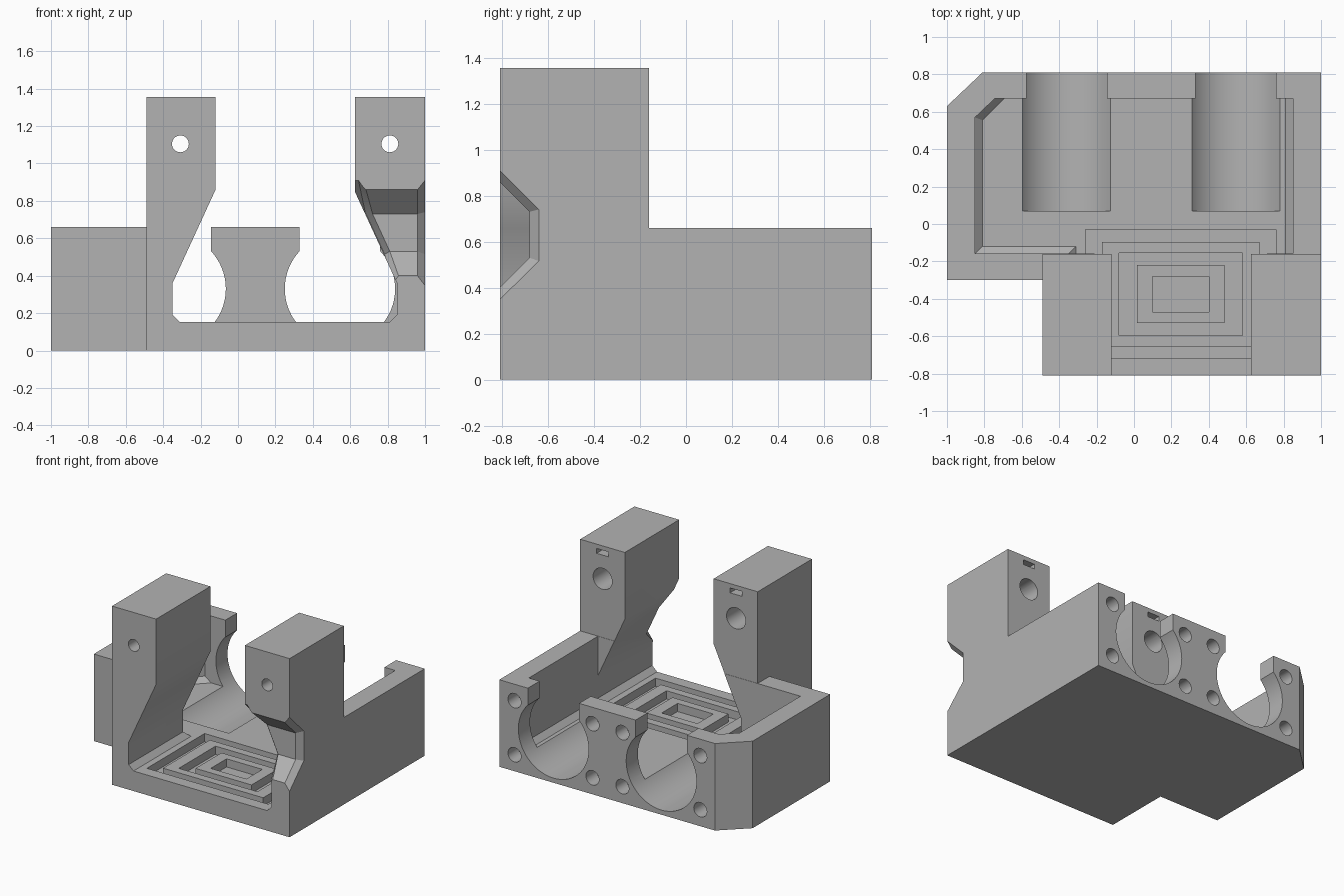
import bpy, bmesh, math

old = bpy.data.objects.get("Cube")
if old:
    bpy.data.objects.remove(old, do_unlink=True)

grey = bpy.data.materials.new("plain grey")
grey.use_nodes = True
grey.diffuse_color = (0.45, 0.45, 0.45, 1)
grey.node_tree.nodes["Principled BSDF"].inputs["Base Color"].default_value = (0.45, 0.45, 0.45, 1)


def loft(name, loops):
    """Closed solid through matching rings of points."""
    bm = bmesh.new()
    rings = [[bm.verts.new(p) for p in ring] for ring in loops]
    n = len(rings[0])
    for a, b in zip(rings, rings[1:]):
        for i in range(n):
            j = (i + 1) % n
            bm.faces.new((a[i], a[j], b[j], b[i]))
    bm.faces.new(rings[0][::-1])
    bm.faces.new(rings[-1])
    bmesh.ops.recalc_face_normals(bm, faces=bm.faces)
    mesh = bpy.data.meshes.new(name)
    bm.to_mesh(mesh)
    bm.free()
    mesh.materials.append(grey)
    ob = bpy.data.objects.new(name, mesh)
    bpy.context.collection.objects.link(ob)
    return ob


def box(name, x0, x1, y0, y1, z0, z1):
    ring = [(x0, y0), (x1, y0), (x1, y1), (x0, y1)]
    return loft(name, [[(x, y, z) for x, y in ring] for z in (z0, z1)])


def along_y(name, profile, y0, y1):
    return loft(name, [[(x, y, z) for x, z in profile] for y in (y0, y1)])


def bore(name, x, z, r, y0, y1, n=32):
    ring = [(x + r * math.cos(2 * math.pi * i / n), z + r * math.sin(2 * math.pi * i / n))
            for i in range(n)]
    return along_y(name, ring, y0, y1)


def combine(target, tool, operation="DIFFERENCE"):
    mod = target.modifiers.new(tool.name, "BOOLEAN")
    mod.operation = operation
    mod.solver = "EXACT"
    mod.object = tool
    bpy.context.view_layer.objects.active = target
    bpy.ops.object.modifier_apply(modifier=mod.name)
    bpy.data.objects.remove(tool, do_unlink=True)


# Base block with a cut corner and a stepped front
outline = [(-1, -0.3), (-0.49, -0.3), (-0.49, -0.81), (1, -0.81),
           (1, 0.81), (-0.81, 0.81), (-1, 0.63)]
body = loft("bracket_body", [[(x, y, z) for x, y in outline] for z in (0, 0.66)])

# Two uprights
for x0, x1 in ((-0.49, -0.12), (0.625, 1)):
    combine(body, box("upright", x0, x1, -0.81, -0.16, 0.3, 1.355), "UNION")

# Main tray, chamfered along the floor
floor = [(-0.81, -0.12), (0.81, -0.12), (0.81, 0.67), (-0.695, 0.67), (-0.81, 0.555)]
rim = [(-0.85, -0.158), (0.85, -0.158), (0.85, 0.67), (-0.745, 0.67), (-0.85, 0.57)]
combine(body, loft("tray", [[(x, y, z) for x, y in ring]
                            for ring, z in ((floor, 0.152), (rim, 0.19), (rim, 0.8))]))

# Front channel between the uprights
half = [(0.37, 1.5), (0.37, 0.86), (0.6, 0.36), (0.6, 0.19), (0.56, 0.152)]
profile = [(0.25 - x, z) for x, z in half] + [(0.25 + x, z) for x, z in half[::-1]]
combine(body, along_y("channel", profile, -0.9, -0.1))

# Two round cradles, open at the top of the back wall
for cx in (-0.36, 0.545):
    combine(body, bore("cradle", cx, 0.33, 0.295, 0.07, 0.9, 64))
    combine(body, box("cradle_opening", cx - 0.215, cx + 0.215, 0.6, 0.9, 0.4, 0.8))
    for sx in (-1, 1):
        for sz in (-1, 1):
            combine(body, bore("mount_hole", cx + sx * 0.327, 0.33 + sz * 0.205,
                               0.055, 0.69, 0.9, 24))

# Concentric rectangular grooves in the floor
def rectangle_ring(hx, hy, z0, z1):
    return box("groove", 0.25 - hx, 0.25 + hx, -0.375 - hy, -0.375 + hy, z0, z1)

for outer, inner in (((0.51, 0.345), (0.42, 0.28)), ((0.33, 0.22), (0.235, 0.155))):
    groove = rectangle_ring(*outer, 0.09, 0.17)
    combine(groove, rectangle_ring(*inner, 0.05, 0.25))
    combine(body, groove)
combine(body, rectangle_ring(0.15, 0.095, 0.09, 0.17))

# Stepped holes and small slots in the uprights
for cx in (-0.308, 0.812):
    combine(body, bore("through_hole", cx, 1.105, 0.045, -0.9, 0))
    combine(body, bore("wide_hole", cx, 1.105, 0.08, -0.5, 0))
    combine(body, box("slot", cx - 0.05, cx + 0.05, -0.28, 0, 1.285, 1.322))

# Flared notch across the front of the left upright
def wall_x(z):
    return 0.625 + 0.46 * min(max(0.86 - z, 0), 0.5)

wide = [(-0.9, 1.0), (-0.64, 0.74), (-0.64, 0.515), (-0.9, 0.26)]
deep = [(-0.9, 0.95), (-0.68, 0.73), (-0.68, 0.53), (-0.9, 0.31)]
notch = loft("notch", [
    [(1.1, y, z) for y, z in wide],
    [(1.0, y, z) for y, z in wide],
    [(0.96, y, z) for y, z in deep],
    [(wall_x(z) + 0.035, y, z) for y, z in deep],
    [(wall_x(z), y, z) for y, z in wide],
    [(wall_x(z) - 0.08, y, z) for y, z in wide]])
combine(body, notch)

# Smooth the bores, keep hard edges
bpy.ops.object.select_all(action="DESELECT")
body.select_set(True)
bpy.context.view_layer.objects.active = body
bpy.ops.object.shade_smooth_by_angle(angle=math.radians(30))
